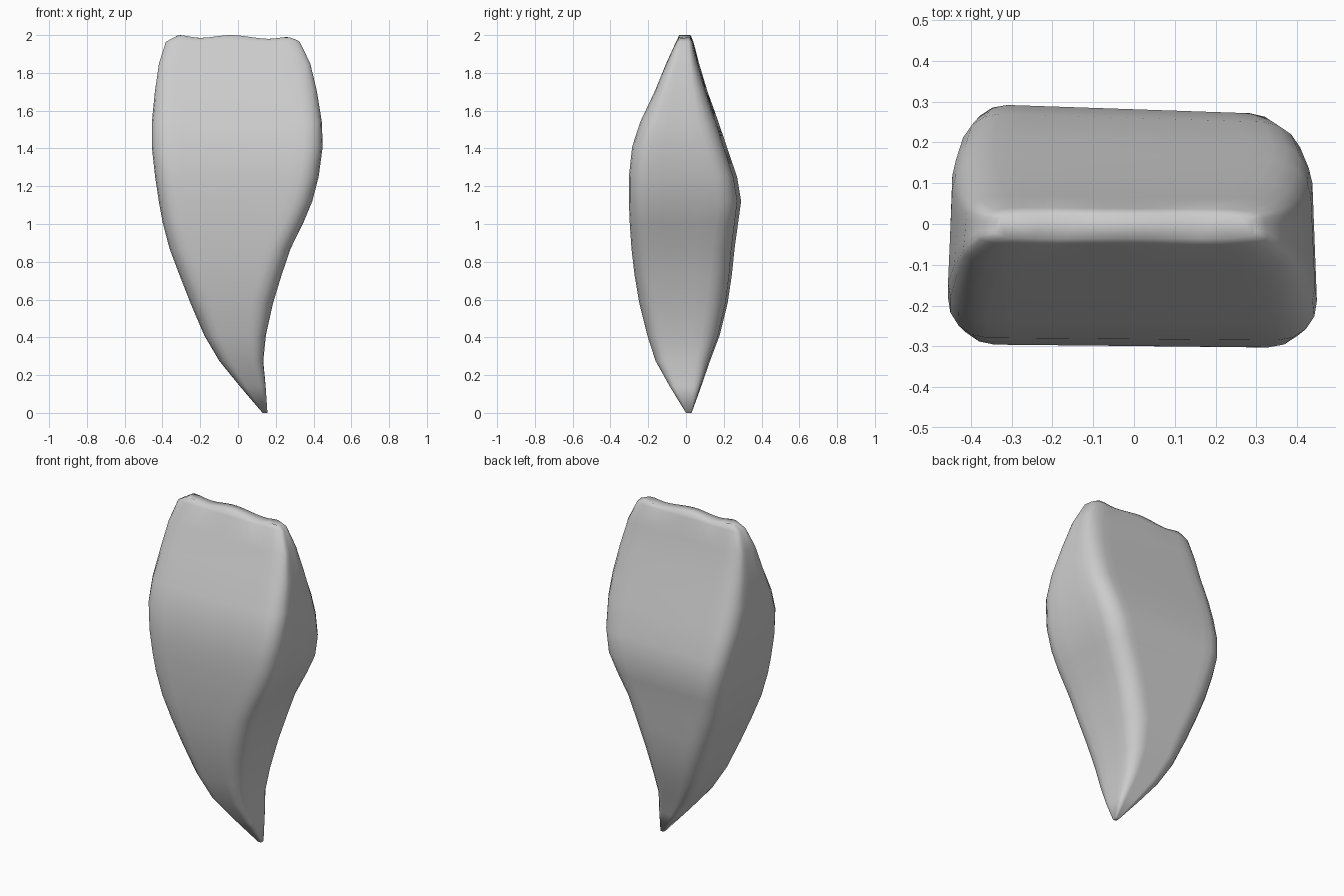
import bpy, bmesh, math

if "Cube" in bpy.data.objects:
    bpy.data.objects.remove(bpy.data.objects["Cube"])

# Profile rows: height, left x, right x, front y, back y
ROWS = [
    (0.00, 0.130, 0.156, 0.000, 0.030),
    (0.14, 0.010, 0.147, -0.085, 0.082),
    (0.275, -0.100, 0.135, -0.160, 0.130),
    (0.41, -0.180, 0.149, -0.203, 0.182),
    (0.58, -0.253, 0.187, -0.245, 0.225),
    (0.73, -0.312, 0.233, -0.270, 0.247),
    (0.87, -0.365, 0.281, -0.286, 0.261),
    (1.01, -0.402, 0.350, -0.295, 0.280),
    (1.12, -0.422, 0.396, -0.299, 0.295),
    (1.25, -0.442, 0.430, -0.299, 0.273),
    (1.41, -0.460, 0.452, -0.282, 0.218),
    (1.54, -0.460, 0.448, -0.240, 0.174),
    (1.70, -0.444, 0.422, -0.165, 0.116),
    (1.85, -0.422, 0.386, -0.104, 0.070),
    (1.965, -0.385, 0.330, -0.052, 0.040),
    (2.00, -0.345, 0.300, -0.036, 0.026),
]
# Wavy biting edge: x, height
EDGE = [(-0.345, 1.985), (-0.315, 2.0), (-0.2, 1.985), (-0.04, 2.0),
        (0.17, 1.98), (0.26, 1.99), (0.30, 1.98)]
N = 12     # divisions along front and back
SIDE = 4   # divisions along each side
ARC = 4    # divisions per rounded corner


def edge_height(x):
    if x <= EDGE[0][0]:
        return EDGE[0][1]
    for (x0, z0), (x1, z1) in zip(EDGE, EDGE[1:]):
        if x <= x1:
            t = (x - x0) / (x1 - x0)
            t = t * t * (3 - 2 * t)
            return z0 + (z1 - z0) * t
    return EDGE[-1][1]


def section(xl, xr, yf, yb):
    """Rounded rectangle, anticlockwise from the front left corner."""
    cx, cy = (xl + xr) / 2, (yf + yb) / 2
    hx, hy = (xr - xl) / 2, (yb - yf) / 2
    rx, ry = min(0.10, hx * 0.45), min(0.10, hy * 0.45)
    corners = [(-1, -1, 180), (1, -1, 270), (1, 1, 0), (-1, 1, 90)]
    pts = []
    for k, (sx, sy, a0) in enumerate(corners):
        for j in range(ARC + 1):
            a = math.radians(a0 + 90 * j / ARC)
            pts.append((sx * (hx - rx) + rx * math.cos(a),
                        sy * (hy - ry) + ry * math.sin(a)))
        nx, ny, _ = corners[(k + 1) % 4]
        div = N if k % 2 == 0 else SIDE
        for j in range(1, div):
            t = j / div
            if k % 2 == 0:
                pts.append((sx * (1 - 2 * t) * (hx - rx), sy * hy))
            else:
                pts.append((sx * hx, sy * (1 - 2 * t) * (hy - ry)))
    out = []
    for x, y in pts:
        u, v = x / hx, y / hy
        taper = 1 - 0.02 * (v + 1)            # back slightly narrower
        skew = -0.045 * hy * (u + 1) * (v + 1) / 2 - 0.015 * hy * u * (1 - v) / 2
        out.append((cx + x * taper, cy + y + skew))
    return out


# Tooth body: loft of the sections
bm = bmesh.new()
rings = []
for i, (z, *box) in enumerate(ROWS):
    last = i == len(ROWS) - 1
    rings.append([bm.verts.new((x, y, edge_height(x) if last else z))
                  for x, y in section(*box)])
count = len(rings[0])
for a, b in zip(rings, rings[1:]):
    for i in range(count):
        j = (i + 1) % count
        bm.faces.new((a[i], a[j], b[j], b[i]))
bm.faces.new(rings[0][::-1])

# Biting edge cap: strips between front and back, plus two rounded ends
top = rings[-1]
f0 = ARC
b0 = f0 + N + ARC + SIDE + ARC
for i in range(N):
    bm.faces.new((top[f0 + i], top[f0 + i + 1], top[b0 + N - i - 1], top[b0 + N - i]))
bm.faces.new(top[f0 + N:b0 + 1])
bm.faces.new(top[b0 + N:] + top[:f0 + 1])
bmesh.ops.recalc_face_normals(bm, faces=bm.faces[:])
for f in bm.faces:
    f.smooth = True

mesh = bpy.data.meshes.new("tooth")
bm.to_mesh(mesh)
bm.free()
tooth = bpy.data.objects.new("tooth", mesh)
bpy.context.collection.objects.link(tooth)
